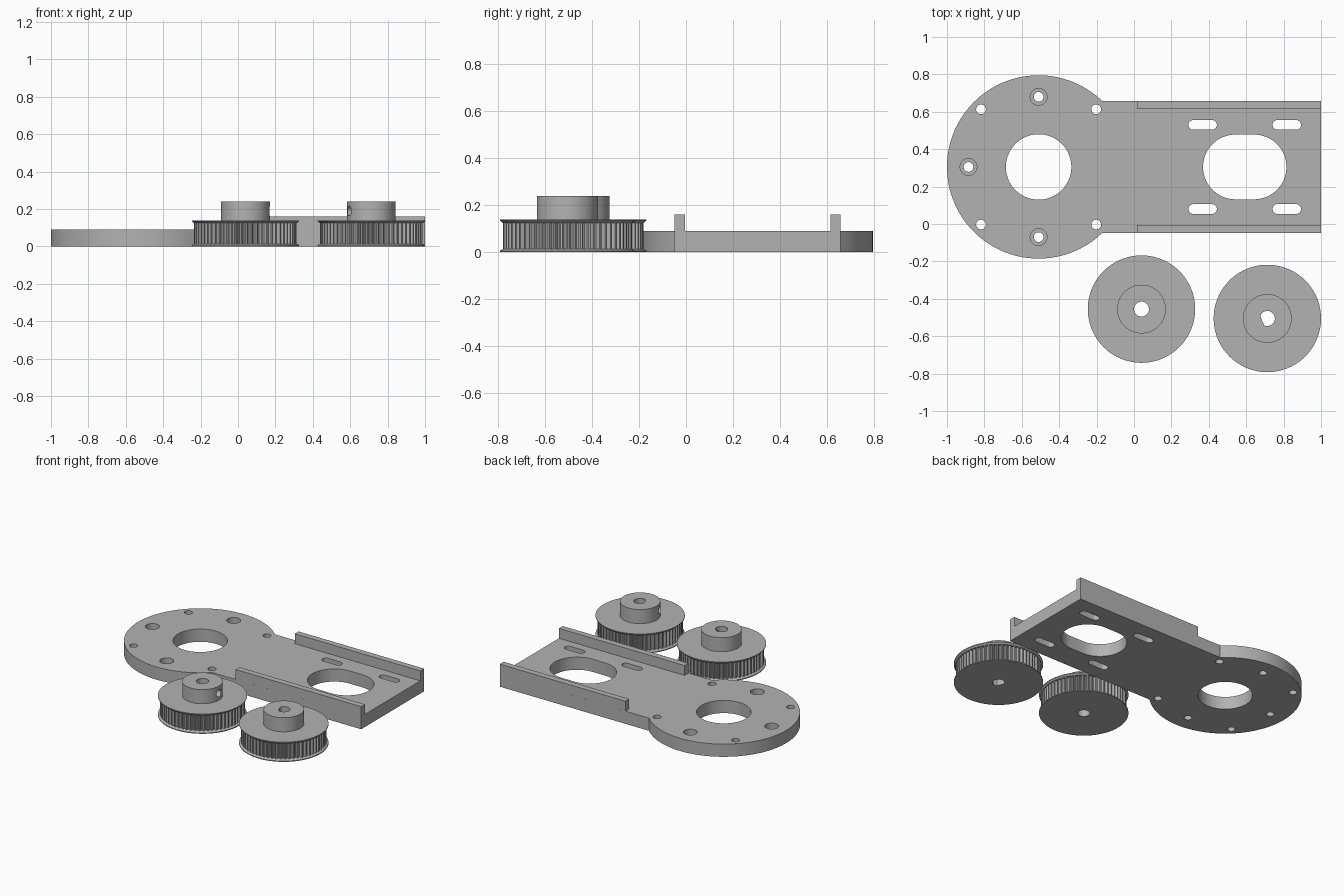
import bpy, bmesh
from math import pi, sin, cos, radians
from mathutils import Matrix, Vector

if "Cube" in bpy.data.objects:
    bpy.data.objects.remove(bpy.data.objects["Cube"])

grey = bpy.data.materials.new("plain grey")
grey.use_nodes = True
COLOUR = (0.45, 0.45, 0.45, 1)
grey.diffuse_color = COLOUR
grey.node_tree.nodes["Principled BSDF"].inputs["Base Color"].default_value = COLOUR


def finish(bm, name):
    bmesh.ops.recalc_face_normals(bm, faces=bm.faces)
    mesh = bpy.data.meshes.new(name)
    bm.to_mesh(mesh)
    bm.free()
    mesh.materials.append(grey)
    obj = bpy.data.objects.new(name, mesh)
    bpy.context.collection.objects.link(obj)
    return obj


def smooth(obj):
    obj.data.shade_smooth()
    obj.data.set_sharp_from_angle(angle=radians(30))


def prism(bm, outline, z0, z1):
    face = bm.faces.new([bm.verts.new((x, y, z0)) for x, y in outline])
    top = bmesh.ops.extrude_face_region(bm, geom=[face])["geom"]
    bmesh.ops.translate(bm, vec=(0, 0, z1 - z0),
                        verts=[v for v in top if isinstance(v, bmesh.types.BMVert)])


def slot(x, y, r, half=0, n=64):
    """Outline of a circle, or of a slot stretched along x."""
    pts = []
    for i in range(n):
        a = -pi / 2 + 2 * pi * (i + 0.5) / n
        pts.append((x + r * cos(a) + (half if cos(a) > 0 else -half), y + r * sin(a)))
    return pts


def cut(obj, bm):
    cutter = finish(bm, "cutter")
    cutter.hide_render = True
    mod = obj.modifiers.new("holes", 'BOOLEAN')
    mod.operation, mod.solver, mod.object = 'DIFFERENCE', 'EXACT', cutter
    bpy.context.view_layer.update()
    mesh = bpy.data.meshes.new_from_object(
        obj.evaluated_get(bpy.context.evaluated_depsgraph_get()))
    obj.modifiers.clear()
    obj.data = mesh
    bpy.data.objects.remove(cutter)


# Mounting plate: a disc running into a straight arm
CX, CY, R, HALF, THICK = -0.51, 0.305, 0.49, 0.353, 0.09
bend = math_a = 0.805
outline = [(1, CY - HALF), (1, CY + HALF)]
for i in range(97):
    a = bend + (2 * pi - 2 * bend) * i / 96
    outline.append((CX + R * cos(a), CY + R * sin(a)))
bm = bmesh.new()
prism(bm, outline, 0, THICK)
plate = finish(bm, "mounting_plate")

# Holes and slots through the plate
holes = bmesh.new()
prism(holes, slot(CX, CY, 0.175), -0.1, 0.2)
prism(holes, slot(0.592, CY, 0.173, 0.05), -0.1, 0.2)
for sy in (-1, 1):
    for sx in (-1, 1):
        prism(holes, slot(CX + sx * 0.308, CY + sy * 0.308, 0.026, n=32), -0.1, 0.2)
        prism(holes, slot(0.592 + sx * 0.225, CY + sy * 0.225, 0.026, 0.05, 32), -0.1, 0.2)
screws = [(CX, CY + 0.375), (CX, CY - 0.375), (CX - 0.375, CY)]
for x, y in screws:
    prism(holes, slot(x, y, 0.026, n=32), -0.1, 0.2)
cut(plate, holes)

# Counterbores for the screw heads
bores = bmesh.new()
for x, y in screws:
    prism(bores, slot(x, y, 0.045, n=32), 0.045, 0.2)
cut(plate, bores)
smooth(plate)

# Guide rails along the arm
for name, side in (("left_rail", 1), ("right_rail", -1)):
    y0, y1 = CY + side * HALF, CY + side * (HALF - 0.043)
    bm = bmesh.new()
    prism(bm, [(0.015, y0), (1, y0), (1, y1), (0.015, y1)], THICK, 0.16)
    finish(bm, name)


def pulley(name, x, y, screw_angle, flat):
    """Stacked rings: bore, flange, toothed drum, flange, hub, back to the bore."""
    teeth, per = 60, 4
    n = teeth * per
    step = 2 * pi / n

    def bore(i):
        c = cos(i * step - screw_angle)
        return min(0.04, flat / c) if c > 0 else 0.04

    def drum(i):
        return 0.274 if i % per < 2 else 0.256

    def ring(r):
        return lambda i: r

    levels = [(bore, 0), (ring(0.287), 0), (ring(0.287), 0.006), (ring(0.276), 0.013),
              (drum, 0.013), (drum, 0.125), (ring(0.276), 0.125), (ring(0.287), 0.135),
              (ring(0.287), 0.14), (ring(0.13), 0.14), (ring(0.13), 0.24), (bore, 0.24)]
    bm = bmesh.new()
    rings = [[bm.verts.new((x + f(i) * cos(i * step), y + f(i) * sin(i * step), z))
              for i in range(n)] for f, z in levels]
    for a, b in zip(rings, rings[1:] + rings[:1]):
        for i in range(n):
            j = (i + 1) % n
            bm.faces.new((a[i], a[j], b[j], b[i]))
    obj = finish(bm, name)

    # Set screw hole in the hub
    hole = bmesh.new()
    out = Vector((cos(screw_angle), sin(screw_angle), 0))
    place = Matrix.Translation(Vector((x, y, 0.19)) + out * 0.11) @ \
        out.to_track_quat('Z', 'Y').to_matrix().to_4x4()
    bmesh.ops.create_cone(hole, cap_ends=True, segments=32, radius1=0.026,
                          radius2=0.026, depth=0.2, matrix=place)
    cut(obj, hole)
    smooth(obj)


pulley("round_bore_pulley", 0.04, -0.455, 0, 1)
pulley("flat_bore_pulley", 0.713, -0.505, radians(-157), 0.03)
